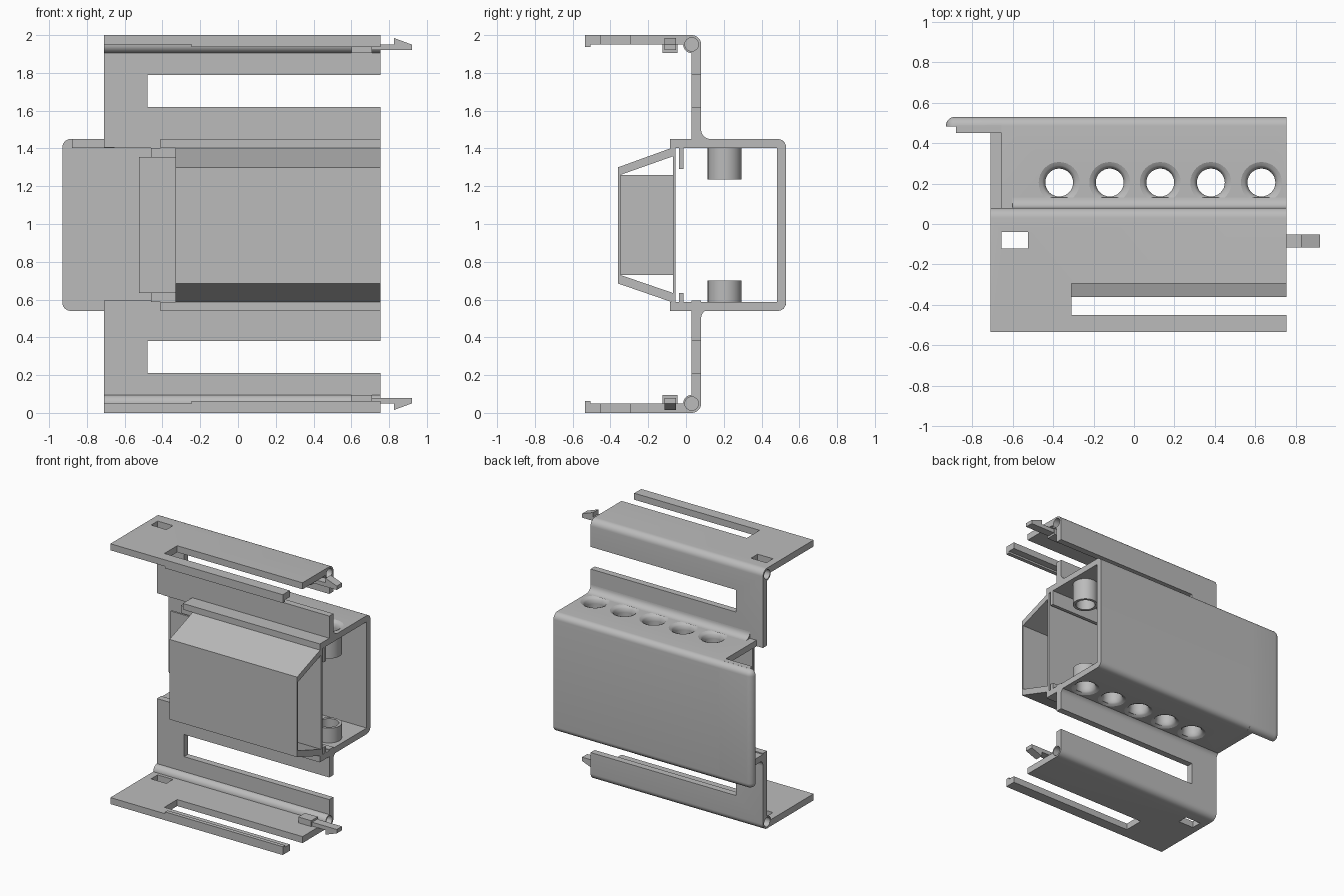
import bpy, bmesh, math

cube = bpy.data.objects.get("Cube")
if cube:
    bpy.data.objects.remove(cube, do_unlink=True)

grey = bpy.data.materials.new("plain_grey")
grey.use_nodes = True
grey.diffuse_color = (0.5, 0.5, 0.5, 1)
grey.node_tree.nodes["Principled BSDF"].inputs["Base Color"].default_value = (0.5, 0.5, 0.5, 1)


def finish(name, bm):
    bmesh.ops.recalc_face_normals(bm, faces=bm.faces)
    me = bpy.data.meshes.new(name)
    bm.to_mesh(me)
    bm.free()
    me.materials.append(grey)
    ob = bpy.data.objects.new(name, me)
    bpy.context.collection.objects.link(ob)
    return ob


def prism(name, pts, a, b, axis="x"):
    """Extrude a profile: (y, z) points along x, or (x, z) points along y."""
    bm = bmesh.new()
    place = (lambda p, t: (t, p[0], p[1])) if axis == "x" else (lambda p, t: (p[0], t, p[1]))
    lo = [bm.verts.new(place(p, a)) for p in pts]
    hi = [bm.verts.new(place(p, b)) for p in pts]
    bm.faces.new(lo)
    bm.faces.new(hi)
    for i in range(len(pts)):
        j = (i + 1) % len(pts)
        bm.faces.new((lo[i], lo[j], hi[j], hi[i]))
    return finish(name, bm)


def block(name, x, y, z):
    return prism(name, [(y[0], z[0]), (y[1], z[0]), (y[1], z[1]), (y[0], z[1])], *x)


def arc(cy, cz, r, a, b, n=8):
    angles = [math.radians(a + (b - a) * i / n) for i in range(n + 1)]
    return [(cy + r * math.cos(t), cz + r * math.sin(t)) for t in angles]


def lathe(name, profile, centres, closed=False, n=32):
    """Revolve (radius, z) points round vertical axes at each centre."""
    bm = bmesh.new()
    for cx, cy in centres:
        rings = [[bm.verts.new((cx + r * math.cos(2 * math.pi * k / n),
                                cy + r * math.sin(2 * math.pi * k / n), z))
                  for k in range(n)] for r, z in profile]
        pairs = list(zip(rings, rings[1:]))
        if closed:
            pairs.append((rings[-1], rings[0]))
        else:
            bm.faces.new(rings[0])
            bm.faces.new(rings[-1])
        for p, q in pairs:
            for k in range(n):
                m = (k + 1) % n
                bm.faces.new((p[k], p[m], q[m], q[k]))
    return finish(name, bm)


def cut(ob, *cutters):
    for c in cutters:
        mod = ob.modifiers.new("cut", "BOOLEAN")
        mod.operation = "DIFFERENCE"
        mod.solver = "EXACT"
        mod.object = c
        bpy.context.view_layer.objects.active = ob
        bpy.ops.object.modifier_apply(modifier=mod.name)
        bpy.data.objects.remove(c, do_unlink=True)


LEFT, RIGHT = -0.71, 0.755
TOP, BOT, WALL = 1.45, 0.54, 0.047
parts = []

# Upper and lower slotted brackets with pins
for side in ("upper", "lower"):
    up = side == "upper"

    def fz(pts):
        return [(a, z if up else 2 - z) for a, z in pts]

    def zs(a, b):
        return (a, b) if up else (2 - b, 2 - a)

    profile = ([(-0.535, 2)] + arc(0.03, 1.95, 0.05, 90, 0) + [(0.08, 1.405), (0.03, 1.405)]
               + arc(0.03, 1.95, 0.045, 270, 180) + [(-0.535, 1.95)])
    bracket = prism(side + "_bracket", fz(profile), LEFT, RIGHT)
    cutters = [block("slot_cutter", (-0.48, 0.8), (0, 0.1), zs(1.62, 1.79)),
               block("slot_cutter", (-0.31, 0.8), (-0.45, -0.295), zs(1.9, 2.1)),
               block("hole_cutter", (-0.655, -0.525), (-0.12, -0.04), zs(1.9, 2.1))]
    circle = fz(arc(0.03, 1.951, 0.036, 0, 345, 23))
    for end in (LEFT, RIGHT):
        cutters.append(prism("bore_cutter", circle, end - 0.12, end + 0.12))
    cut(bracket, *cutters)
    parts.append(bracket)

    fillet = arc(0.13, 1.5, 0.05, 180, 270) + [(0.08, 1.45)]
    parts.append(prism(side + "_fillet", fz(fillet), -0.6 if up else LEFT, RIGHT))
    parts.append(block(side + "_front_lip", (-0.245, RIGHT), (-0.535, -0.505), zs(1.936, 1.95)))
    pin = [(0.705, 1.95), (0.705, 1.92), (0.92, 1.92), (0.92, 1.95), (0.825, 1.985), (0.825, 1.95)]
    parts.append(prism(side + "_pin", fz(pin), -0.115, -0.052, "y"))
    parts.append(block(side + "_pin_base", (0.6, 0.71), (-0.125, -0.045), zs(1.905, 1.95)))
    parts.append(block(side + "_pin_root", (0.71, RIGHT), (-0.115, -0.052), zs(1.92, 1.95)))

# Channel box with rounded back corners and flared holes
outer = arc(0.485, TOP - 0.045, 0.045, 90, 0) + arc(0.485, BOT + 0.045, 0.045, 0, -90)
inner = [(0.03, BOT), (0.03, BOT + WALL), (0.483, BOT + WALL), (0.483, TOP - WALL),
         (0.03, TOP - WALL), (0.03, TOP)]
box = prism("channel_box", outer + inner, -0.655, RIGHT)
centres = [(-0.37 + 0.25 * i, 0.205) for i in range(5)]
flare = [(0.108, 0.004), (0.098, -0.002), (0.084, -0.008), (0.075, -0.018), (0.069, -0.04)]
hole = [(r, TOP + d) for r, d in flare] + [(r, BOT - d) for r, d in reversed(flare)]
cut(box, lathe("hole_cutter", hole, centres))
parts.append(box)

# Hollow bosses inside the channel
for name, z0, z1 in (("upper_bosses", 1.235, TOP - WALL), ("lower_bosses", BOT + WALL, 0.7)):
    ring = [(0.09, z0), (0.09, z1), (0.069, z1), (0.069, z0)]
    parts.append(lathe(name, ring, centres, closed=True))

# Back panel overhang with rounded outer edges
panel = block("back_panel_end", (-0.93, -0.655), (0.483, 0.53), (BOT, TOP))
bm = bmesh.new()
bm.from_mesh(panel.data)
bpy.data.objects.remove(panel, do_unlink=True)


def rounded(e):
    a, b = (v.co for v in e.verts)
    back = a.y > 0.52 and b.y > 0.52
    left = a.x < -0.9 and b.x < -0.9
    return (back and (left or abs(a.z - b.z) < 0.01)) or (left and abs(a.z - b.z) < 0.01)


bmesh.ops.bevel(bm, geom=[e for e in bm.edges if rounded(e)], offset=0.044,
                segments=6, profile=0.5, affect="EDGES")
# Keep the joint to the channel square and flush
parts.append(finish("back_panel_end", bm))

parts += [
    block("upper_wall_strip", (-0.88, -0.655), (0.45, 0.49), (TOP - WALL, TOP)),
    block("lower_wall_end", (LEFT, -0.655), (0.03, 0.487), (BOT, BOT + WALL)),
    block("upper_lip", (-0.41, RIGHT), (-0.085, 0.03), (TOP - WALL, TOP)),
    block("lower_lip", (-0.41, RIGHT), (-0.085, 0.03), (BOT, BOT + WALL)),
    block("upper_rib", (-0.46, RIGHT), (-0.037, -0.012), (1.29, TOP - WALL)),
    block("lower_rib", (-0.46, RIGHT), (-0.037, -0.012), (BOT + WALL, 0.635)),
]

# Sloped front cover, its end wall and the sliding plate behind
cover = [(-0.07, 1.405), (-0.36, 1.3), (-0.36, 0.685), (-0.07, 0.585),
         (-0.07, 0.635), (-0.347, 0.73), (-0.347, 1.26), (-0.07, 1.358)]
parts += [
    prism("front_cover", cover, -0.33, RIGHT),
    block("cover_end_wall", (-0.33, -0.315), (-0.35, -0.065), (0.73, 1.26)),
    block("inner_plate", (-0.33, RIGHT), (-0.07, -0.055), (BOT + WALL, TOP - WALL)),
    block("inner_plate_end", (-0.525, -0.33), (-0.07, -0.055), (0.635, 1.355)),
]

# Smooth curved faces, keep corners crisp
bpy.ops.object.select_all(action="DESELECT")
for ob in parts:
    ob.select_set(True)
bpy.context.view_layer.objects.active = parts[0]
bpy.ops.object.shade_smooth_by_angle()
